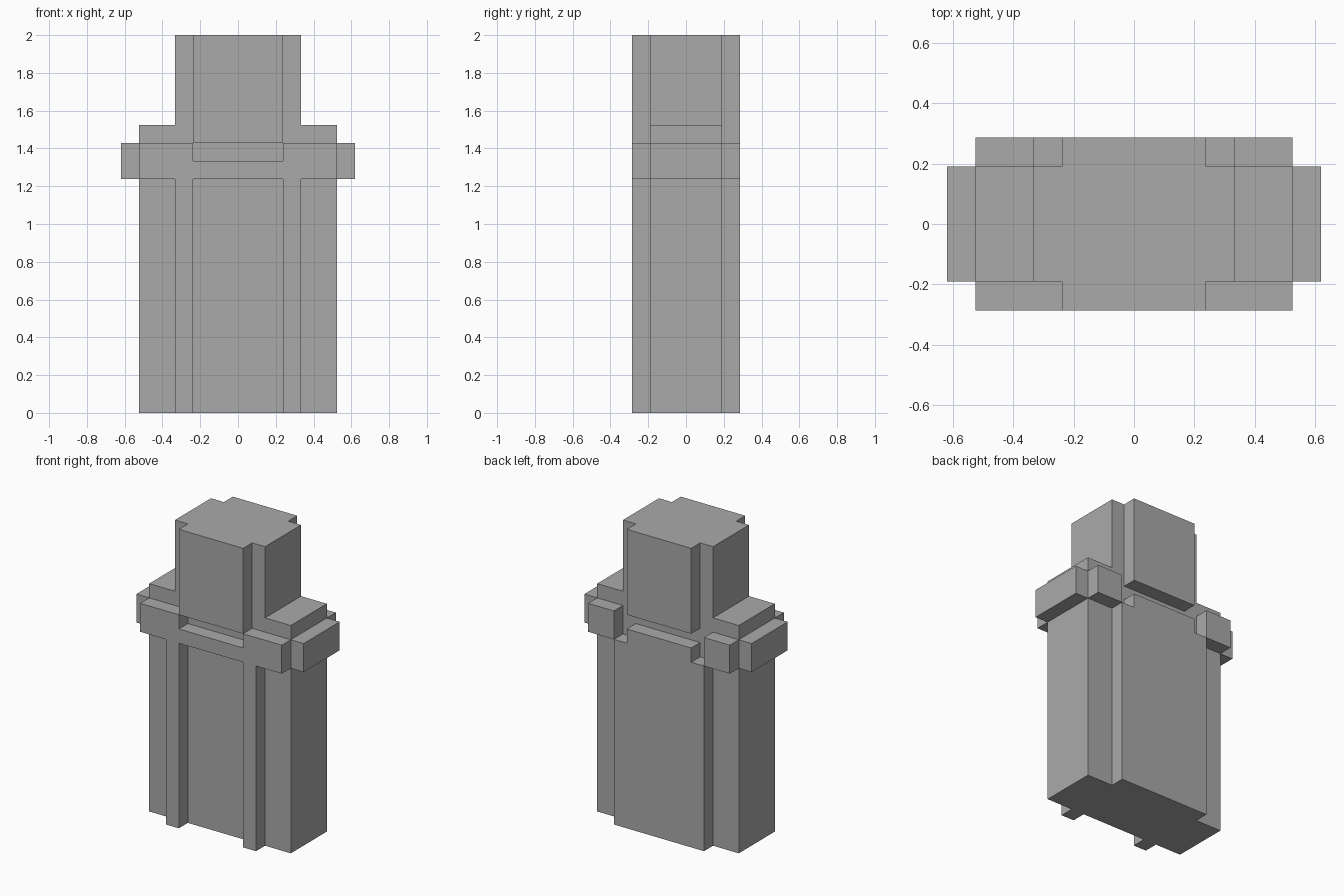
import bpy
import bmesh
from mathutils import Matrix, Vector

if "Cube" in bpy.data.objects:
    bpy.data.objects.remove(bpy.data.objects["Cube"], do_unlink=True)

UNIT = 2 / 21  # the model sits on a grid of blocks, 21 high

grey = bpy.data.materials.new("plain grey")
grey.use_nodes = True
colour = (0.4, 0.4, 0.4, 1)
grey.diffuse_color = colour
grey.node_tree.nodes["Principled BSDF"].inputs["Base Color"].default_value = colour


def box(name, x, y, z):
    """Flat-faced box from (low, high) block coordinates on each axis."""
    low, high = (Vector(c) * UNIT for c in zip(x, y, z))
    bm = bmesh.new()
    bmesh.ops.create_cube(
        bm, size=1,
        matrix=Matrix.Translation((low + high) / 2) @ Matrix.Diagonal((high - low).to_4d()))
    mesh = bpy.data.meshes.new(name)
    bm.to_mesh(mesh)
    bm.free()
    mesh.materials.append(grey)
    obj = bpy.data.objects.new(name, mesh)
    bpy.context.collection.objects.link(obj)


def pair(name, x, y, z):
    """A box on the left and its mirror image on the right."""
    box("left_" + name, x, y, z)
    box("right_" + name, (-x[1], -x[0]), y, z)


FRONT, BACK, DEEP = (-3, -2), (2, 3), (-2, 2)
BAND = (13, 15)

# Body and head cores
box("body", (-5.5, 5.5), DEEP, (0, 16))
box("head", (-3.5, 3.5), DEEP, (16, 21))

# Raised panels on the front and back of the head
box("head_front_panel", (-2.5, 2.5), FRONT, (15, 21))
box("head_back_panel", (-2.5, 2.5), BACK, (15, 21))

# Front: two straps below a band that is lower in the middle
pair("front_strap", (2.5, 3.5), FRONT, (0, 13))
pair("front_band", (2.5, 5.5), FRONT, BAND)
box("front_band_middle", (-2.5, 2.5), FRONT, (13, 14))

# Band on the sides and at the back corners
pair("side_band", (5.5, 6.5), DEEP, BAND)
pair("back_band", (3.5, 5.5), BACK, BAND)

# Back: wide panel with a narrower step on top
box("back_panel", (-3.5, 3.5), BACK, (0, 13))
box("back_panel_top", (-2.5, 2.5), BACK, (13, 14))
